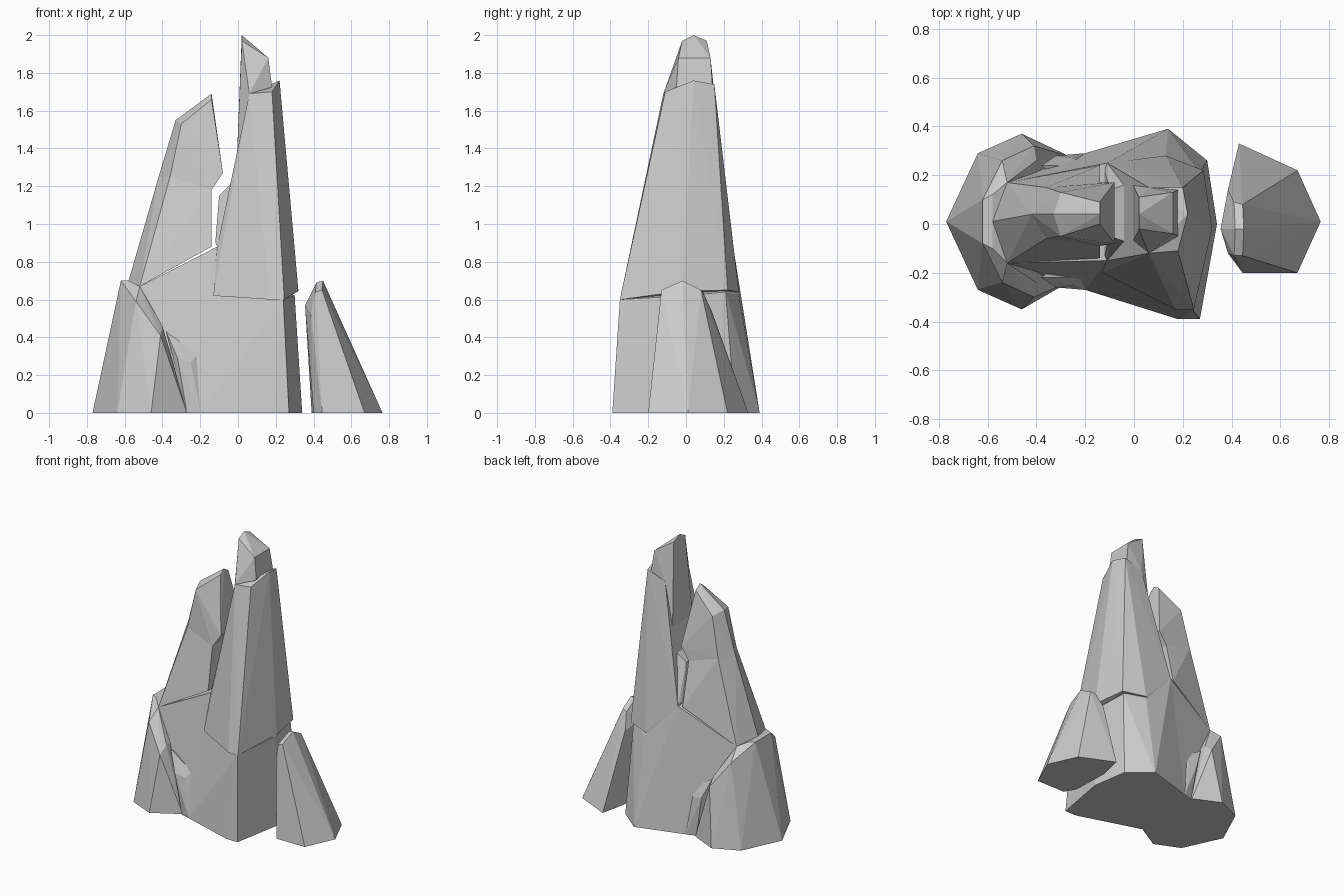
import bpy
import bmesh

default_cube = bpy.data.objects.get("Cube")
if default_cube:
    bpy.data.objects.remove(default_cube, do_unlink=True)

# One plain stone colour for every rock
stone = bpy.data.materials.new("stone_grey")
stone.use_nodes = True
stone_colour = (0.6, 0.6, 0.6, 1)
stone.diffuse_color = stone_colour
stone.node_tree.nodes["Principled BSDF"].inputs["Base Color"].default_value = stone_colour


def pair(x, front_y, back_y, z):
    """Two corners facing each other across the rock, front and back."""
    return [(x, front_y, z), (x, back_y, z)]


def ground(*outline):
    """Corners of a footprint standing on the floor."""
    return [(x, y, 0) for x, y in outline]


def chiselled_rock(name, corners):
    """Flat-faced rock: the tightest convex block around its corners."""
    bm = bmesh.new()
    for corner in corners:
        bm.verts.new(corner)
    hull = bmesh.ops.convex_hull(bm, input=bm.verts)
    unused = [item for item in hull["geom_interior"] if isinstance(item, bmesh.types.BMVert)]
    bmesh.ops.delete(bm, geom=unused, context="VERTS")
    bmesh.ops.dissolve_limit(bm, angle_limit=0.02, verts=bm.verts, edges=bm.edges)
    bmesh.ops.recalc_face_normals(bm, faces=bm.faces)
    mesh = bpy.data.meshes.new(name)
    bm.to_mesh(mesh)
    bm.free()
    mesh.materials.append(stone)
    rock = bpy.data.objects.new(name, mesh)
    bpy.context.collection.objects.link(rock)
    return rock


# Corners shared by neighbouring rocks, so that their faces meet
valley = pair(-.11, -.15, .25, .88)
shoulder = pair(-.52, -.16, .17, .67)
bend = pair(-.36, -.06, .15, 1.25)
notch = pair(-.14, -.09, .17, 1.18)
neck = pair(-.01, -.08, .17, 1.24)
main_foot = pair(-.2, -.27, .29, 0)

# Tall main spire: foot, overhanging body and chipped peak
chiselled_rock("main_spire_foot", main_foot + ground(
    (.18, -.39), (.27, -.39), (.34, 0), (.3, .26), (.14, .39))
    + valley
    + pair(.24, -.35, .22, .6)
    + [(.3, -.01, .62), (.27, .21, .64), (.13, .28, .62)])

chiselled_rock("main_spire_body", valley + neck
    + pair(-.13, -.2, .25, .62)
    + [(.17, -.35, .6), (.245, -.35, .6), (.32, -.02, .645), (.285, .22, .65), (.13, .28, .64)]
    + pair(.06, -.12, .15, 1.69)
    + pair(.18, -.11, .15, 1.7)
    + [(.22, .04, 1.76), (.2, .15, 1.74)])

chiselled_rock("main_spire_peak", neck
    + pair(.02, -.02, .11, 1.97)
    + [(.02, .04, 2)]
    + pair(.12, -.03, .12, 1.9)
    + pair(.16, -.04, .13, 1.88)
    + pair(.18, -.05, .14, 1.73)
    + pair(.06, -.12, .15, 1.69))

# Small shard wedged between the two spires
chiselled_rock("middle_shard", valley + neck
    + pair(-.1, -.05, .14, 1.15)
    + pair(-.12, -.13, .22, .9)
    + pair(.05, -.08, .15, 1))

# Shorter side spire: trunk and overhanging head
chiselled_rock("side_spire_trunk", shoulder + bend + notch
    + [(-.585, .01, .68)]
    + pair(-.14, -.14, .24, .88)
    + [(-.42, .04, 1.25)])

chiselled_rock("side_spire_head", bend + notch
    + [(-.42, .04, 1.25)]
    + pair(-.08, -.08, .17, 1.27)
    + pair(-.3, -.05, .13, 1.53)
    + [(-.33, .04, 1.55)]
    + pair(-.14, 0, .09, 1.66)
    + [(-.14, .04, 1.69)])

# Saddle that joins both spires
chiselled_rock("saddle_rock", main_foot + shoulder + valley
    + pair(-.27, -.22, .26, 0)
    + pair(-.4, -.2, .22, 0))

# Broad rock around the foot of the side spire
chiselled_rock("side_foot_rock", shoulder
    + ground((-.77, .01))
    + pair(-.64, -.27, .29, 0)
    + pair(-.46, -.35, .37, 0)
    + pair(-.27, -.24, .28, 0)
    + pair(-.62, -.08, .1, .7)
    + pair(-.58, -.1, .12, .7)
    + pair(-.54, -.24, .26, .59)
    + pair(-.41, -.3, .32, .41)
    + pair(-.4, -.24, .26, .46))

# Little shards filling the front and back creases
for name, side in (("front_crease_shard", -1), ("back_crease_shard", 1)):
    shift = .01 + .01 * side
    outline = [(-.27, .25, 0), (-.2, .27, 0), (-.27, .1, 0),
               (-.32, .26, .29), (-.25, .25, .27), (-.21, .22, .31),
               (-.38, .22, .43), (-.3, .15, .36)]
    chiselled_rock(name, [(x, side * y + shift, z) for x, y, z in outline])

# Separate low rock on the left of the model
chiselled_rock("low_rock", ground(
    (.4, -.12), (.445, -.2), (.67, -.2), (.765, .01), (.67, .22), (.43, .33), (.39, .15))
    + [(.355, -.02, .57)]
    + pair(.385, -.12, .14, .53)
    + pair(.41, -.13, .09, .64)
    + [(.415, -.02, .69), (.45, -.02, .7)]
    + pair(.445, -.13, .08, .65))
